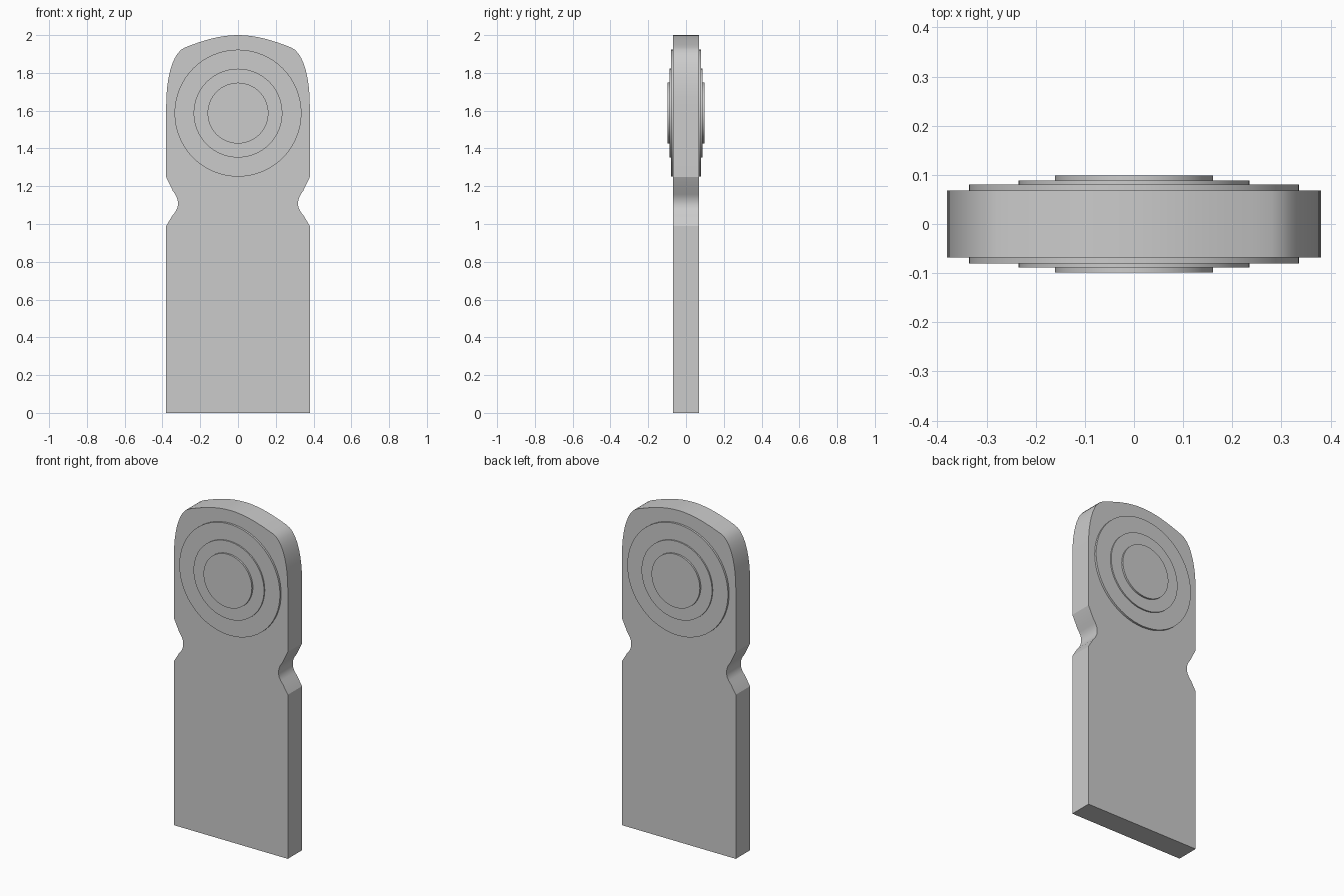
import bpy, bmesh, math
from mathutils import Vector, Matrix
from mathutils.geometry import interpolate_bezier

if "Cube" in bpy.data.objects:
    bpy.data.objects.remove(bpy.data.objects["Cube"])


def add_object(name, bm):
    bmesh.ops.recalc_face_normals(bm, faces=bm.faces)
    mesh = bpy.data.meshes.new(name)
    bm.to_mesh(mesh)
    bm.free()
    obj = bpy.data.objects.new(name, mesh)
    bpy.context.collection.objects.link(obj)
    for o in bpy.context.selected_objects:
        o.select_set(False)
    bpy.context.view_layer.objects.active = obj
    obj.select_set(True)
    bpy.ops.object.shade_smooth_by_angle(angle=math.radians(25))
    return obj


def curve(a, b, c, d, count):
    pts = interpolate_bezier(*[Vector((x, z, 0)) for x, z in (a, b, c, d)], count)
    return [(p.x, p.y) for p in pts]


def extruded_plate(name, outline, half_depth):
    bm = bmesh.new()
    face = bm.faces.new([bm.verts.new((x, -half_depth, z)) for x, z in outline])
    new = bmesh.ops.extrude_face_region(bm, geom=[face], use_keep_orig=True)["geom"]
    verts = [g for g in new if isinstance(g, bmesh.types.BMVert)]
    bmesh.ops.translate(bm, verts=verts, vec=(0, 2 * half_depth, 0))
    return add_object(name, bm)


def disc(name, radius, half_depth, z):
    bm = bmesh.new()
    turn = Matrix.Translation((0, 0, z)) @ Matrix.Rotation(math.pi / 2, 4, 'X')
    bmesh.ops.create_cone(bm, cap_ends=True, segments=64, radius1=radius,
                          radius2=radius, depth=2 * half_depth, matrix=turn)
    return add_object(name, bm)


# Flat body: straight base, waist notch, rounded head; mirrored left to right
right = [(0.38, 0), (0.38, 0.99), (0.347, 1.045)]
right += curve((0.347, 1.045), (0.308, 1.085), (0.308, 1.13), (0.345, 1.175), 8)[1:]
right += [(0.38, 1.248)]
right += curve((0.38, 1.63), (0.38, 1.78), (0.345, 1.91), (0.28, 1.935), 10)
right += curve((0.28, 1.935), (0.19, 1.97), (0.10, 2.0), (0, 2.0), 9)[1:]
left = [(-x, z) for x, z in reversed(right[:-1])]
extruded_plate("body_plate", right + left, 0.068)

# Stepped round discs raised on the front and back of the head
for name, radius, half_depth in (("outer_disc", 0.336, 0.080),
                                 ("middle_disc", 0.235, 0.088),
                                 ("inner_disc", 0.161, 0.0985)):
    disc(name, radius, half_depth, 1.587)
